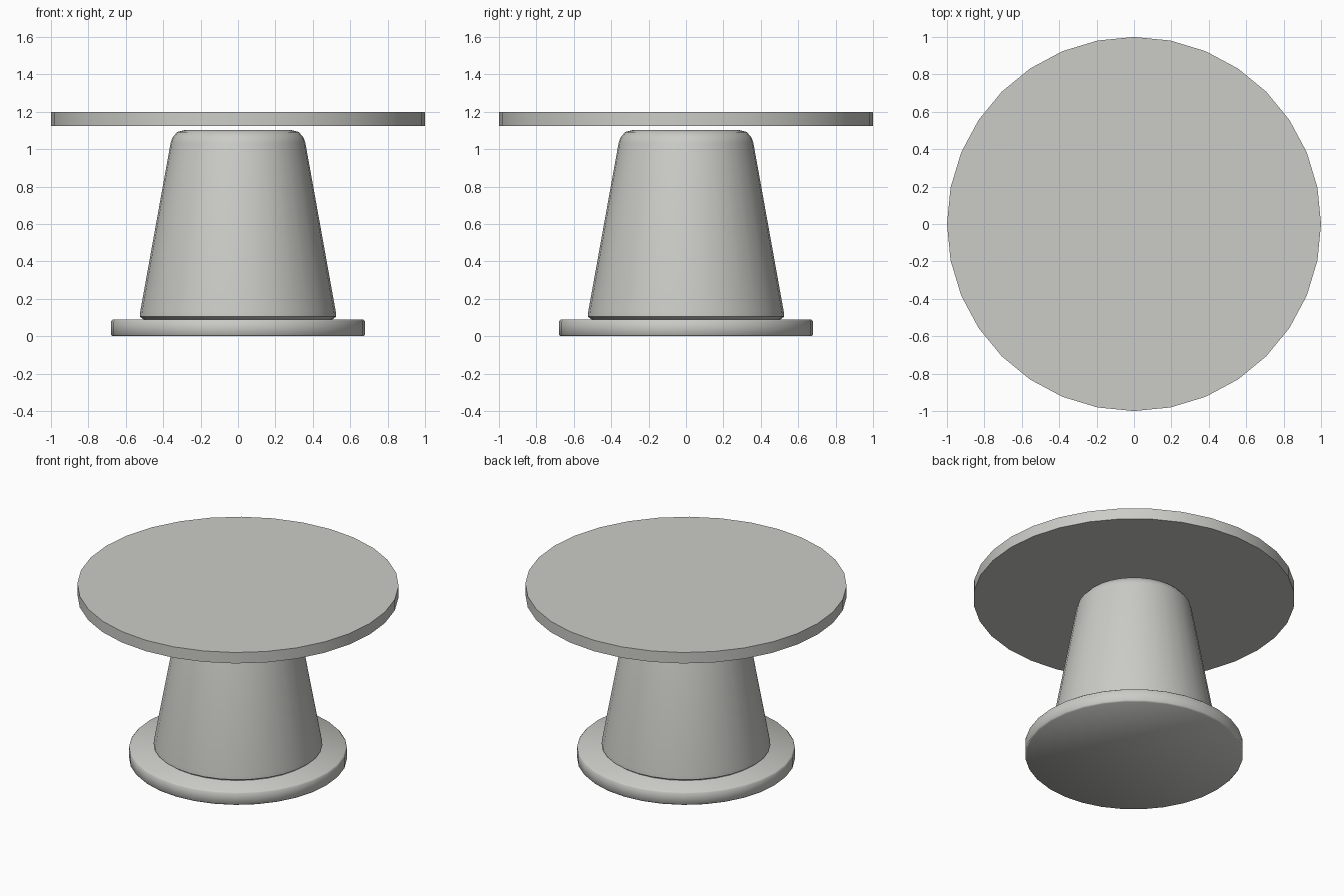
import bpy
import math

SIDES = 32

cube = bpy.data.objects.get("Cube")
if cube:
    bpy.data.objects.remove(cube, do_unlink=True)

grey = bpy.data.materials.new("warm grey")
grey.use_nodes = True
colour = (0.6, 0.6, 0.57, 1)
grey.diffuse_color = colour
grey.node_tree.nodes["Principled BSDF"].inputs["Base Color"].default_value = colour


def turned(name, profile, sharp_angle):
    """Capped solid of revolution from (radius, height) pairs, bottom to top."""
    verts, faces = [], []
    for radius, z in profile:
        for i in range(SIDES):
            a = 2 * math.pi * i / SIDES
            verts.append((radius * math.cos(a), radius * math.sin(a), z))
    for row in range(len(profile) - 1):
        low, high = row * SIDES, (row + 1) * SIDES
        for i in range(SIDES):
            j = (i + 1) % SIDES
            faces.append((low + i, low + j, high + j, high + i))
    last = (len(profile) - 1) * SIDES
    faces.append(tuple(reversed(range(SIDES))))
    faces.append(tuple(range(last, last + SIDES)))
    mesh = bpy.data.meshes.new(name)
    mesh.from_pydata(verts, [], faces)
    mesh.materials.append(grey)
    obj = bpy.data.objects.new(name, mesh)
    bpy.context.collection.objects.link(obj)
    bpy.ops.object.select_all(action="DESELECT")
    obj.select_set(True)
    bpy.context.view_layer.objects.active = obj
    bpy.ops.object.shade_smooth_by_angle(angle=math.radians(sharp_angle))
    return obj


# Foot disc with a softened rim
turned("base", [(0.67, 0), (0.678, 0.008), (0.678, 0.082), (0.67, 0.09)], 50)

# Tapered column with rounded shoulder, stopping just below the top
turned("column", [(0.505, 0.09), (0.525, 0.105), (0.523, 0.13), (0.36, 1.035),
                  (0.352, 1.06), (0.325, 1.092), (0.285, 1.102)], 50)

# Round table top
turned("table_top", [(1, 1.125), (1, 1.2)], 50)
